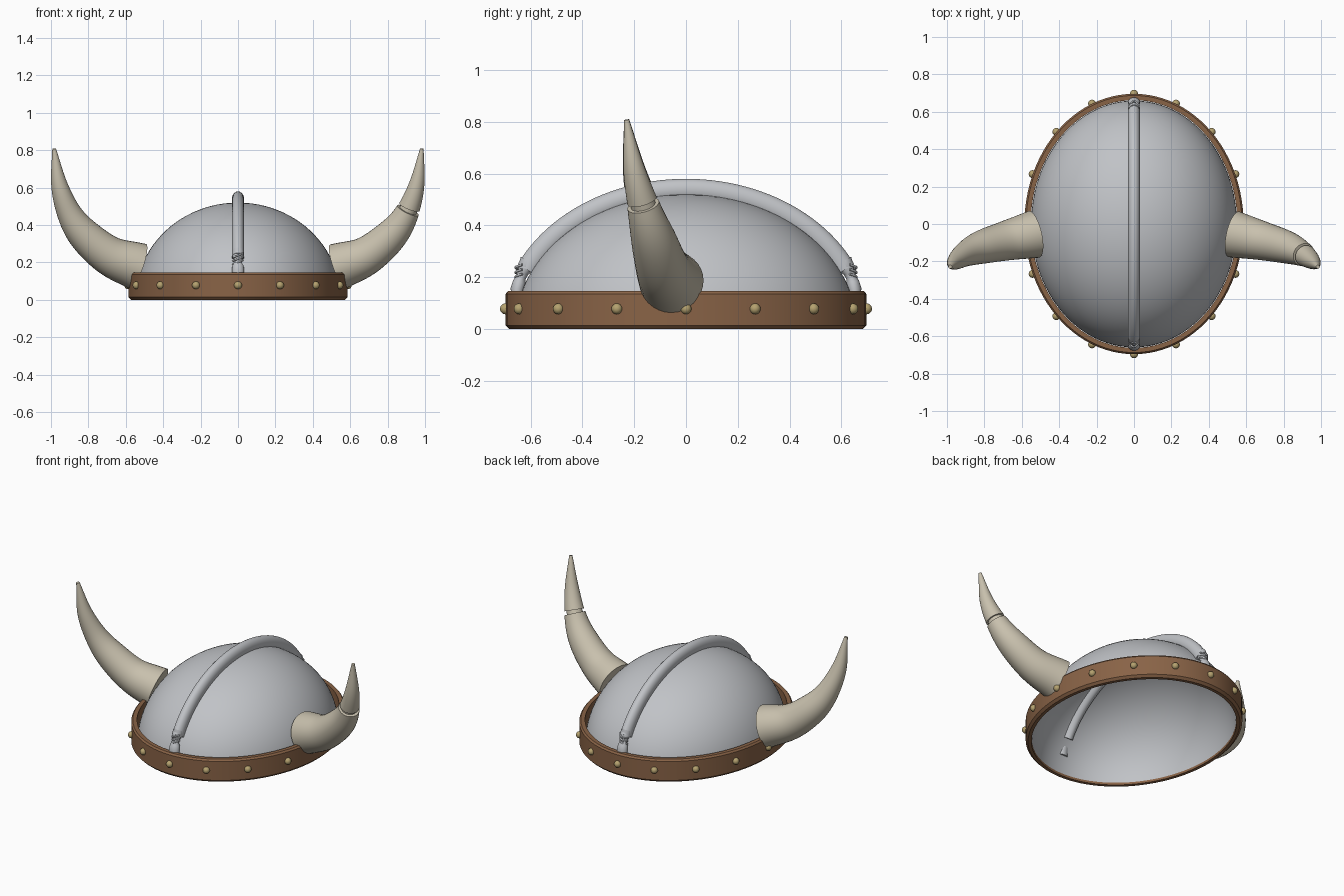
import bpy, bmesh, math
from mathutils import Vector

cube = bpy.data.objects.get("Cube")
if cube:
    bpy.data.objects.remove(cube, do_unlink=True)


def material(name, rgb):
    m = bpy.data.materials.new(name)
    m.diffuse_color = (*rgb, 1)
    m.use_nodes = True
    bsdf = m.node_tree.nodes["Principled BSDF"]
    bsdf.inputs["Base Color"].default_value = (*rgb, 1)
    bsdf.inputs["Roughness"].default_value = 0.6
    return m


STEEL = material("steel grey", (0.53, 0.545, 0.57))
LEATHER = material("brown leather", (0.25, 0.125, 0.062))
HORN = material("pale horn", (0.58, 0.53, 0.42))
BRASS = material("dull brass", (0.46, 0.36, 0.16))

RX, RY, RZ = 0.55, 0.66, 0.52      # dome half sizes


def finish(name, bm, mat, angle=35):
    bmesh.ops.recalc_face_normals(bm, faces=bm.faces)
    me = bpy.data.meshes.new(name)
    bm.to_mesh(me)
    bm.free()
    me.materials.append(mat)
    ob = bpy.data.objects.new(name, me)
    bpy.context.collection.objects.link(ob)
    bpy.ops.object.select_all(action="DESELECT")
    ob.select_set(True)
    bpy.context.view_layer.objects.active = ob
    bpy.ops.object.shade_smooth_by_angle(angle=math.radians(angle))
    return ob


def bridge(bm, rings, loop=False):
    """Join consecutive rings of vertices with quads."""
    pairs = list(zip(rings, rings[1:]))
    if loop:
        pairs.append((rings[-1], rings[0]))
    for a, b in pairs:
        n = len(a)
        for i in range(n):
            bm.faces.new((a[i], a[(i + 1) % n], b[(i + 1) % n], b[i]))


def oval(bm, rx, ry, z, n=96):
    return [bm.verts.new((rx * math.cos(k * math.tau / n), ry * math.sin(k * math.tau / n), z))
            for k in range(n)]


def spline(points, t):
    """Catmull-Rom value of a list of vectors at parameter t."""
    i = min(int(t), len(points) - 2)
    u = t - i
    p1, p2 = points[i], points[i + 1]
    p0 = points[i - 1] if i > 0 else p1 * 2 - p2
    p3 = points[i + 2] if i + 2 < len(points) else p2 * 2 - p1
    return 0.5 * (p1 * 2 + (p2 - p0) * u + (p0 * 2 - p1 * 5 + p2 * 4 - p3) * u * u
                  + (p1 * 3 - p0 - p2 * 3 + p3) * u ** 3)


def sweep(bm, path, ref, n=24):
    """Tube along (position, side radius, other radius) stations, capped."""
    rings = []
    for i, (p, ra, rb) in enumerate(path):
        tan = (path[min(i + 1, len(path) - 1)][0] - path[max(i - 1, 0)][0]).normalized()
        a = (ref - tan * ref.dot(tan)).normalized()
        b = tan.cross(a)
        rings.append([bm.verts.new(p + a * ra * math.cos(k * math.tau / n)
                                   + b * rb * math.sin(k * math.tau / n)) for k in range(n)])
    bridge(bm, rings)
    bm.faces.new(rings[0])
    bm.faces.new(rings[-1])


# Dome: open half ellipsoid shell
bm = bmesh.new()
rings = []
for k in range(24):
    a = math.radians(1.5 + 88 * k / 24)
    rings.append(oval(bm, RX * math.cos(a), RY * math.cos(a), RZ * math.sin(a)))
bridge(bm, rings)
crown = bm.verts.new((0, 0, RZ))
for i in range(96):
    bm.faces.new((rings[-1][i], rings[-1][(i + 1) % 96], crown))
finish("dome", bm, STEEL, 60)

# Leather band with chamfered outer edges
bm = bmesh.new()
profile = [(0.002, 0.0), (0.022, 0.0), (0.036, 0.014), (0.036, 0.136),
           (0.027, 0.147), (0.002, 0.147)]
bridge(bm, [oval(bm, RX + o, RY + o, z) for o, z in profile], loop=True)
finish("brow_band", bm, LEATHER, 30)

# Round rivets around the band
bm = bmesh.new()
for k in range(16):
    a = k * math.tau / 16
    made = bmesh.ops.create_uvsphere(bm, u_segments=16, v_segments=10, radius=0.021)
    bmesh.ops.translate(bm, verts=made["verts"],
                        vec=((RX + 0.037) * math.cos(a), (RY + 0.037) * math.sin(a), 0.078))
finish("band_rivets", bm, BRASS, 60)

# Crest: rounded rib following the dome from front to back
bm = bmesh.new()
path = []
for k in range(49):
    a = math.radians(25 + 130 * k / 48)
    p = Vector((0, RY * math.cos(a), RZ * math.sin(a)))
    normal = Vector((0, math.cos(a) / RY, math.sin(a) / RZ)).normalized()
    path.append((p + normal * 0.017, 0.033, 0.043))
sweep(bm, path, Vector((1, 0, 0)))
finish("crest_rib", bm, STEEL, 50)

# Crest feet: pinched neck that flares to a small pad at the band
for side, name in ((-1, "front"), (1, "back")):
    bm = bmesh.new()
    stations = [(0.606, 0.262, 0.030, 0.036), (0.618, 0.240, 0.032, 0.030),
                (0.630, 0.218, 0.024, 0.022), (0.638, 0.197, 0.021, 0.019),
                (0.643, 0.182, 0.030, 0.025), (0.650, 0.155, 0.033, 0.027),
                (0.652, 0.125, 0.033, 0.024)]
    sweep(bm, [(Vector((0, side * y, z)), ra, rb) for y, z, ra, rb in stations],
          Vector((1, 0, 0)))
    # Slanted cords around the neck
    for c in range(3):
        cord = []
        for j in range(7):
            t = j / 6
            cord.append((Vector((-0.027 + 0.054 * t,
                                 side * (0.632 + 0.026 * math.sin(math.pi * t)),
                                 0.190 + 0.018 * c + 0.022 * t)), 0.005, 0.005))
        sweep(bm, cord, Vector((0, 0, 1)), 8)
    finish(name + "_crest_foot", bm, STEEL, 50)

# Horns: curved tapering tubes, x y z radius
HORN_POINTS = [Vector(v) for v in (
    (0.535, -0.055, 0.178, 0.128), (0.685, -0.090, 0.235, 0.106),
    (0.818, -0.125, 0.344, 0.089), (0.900, -0.160, 0.460, 0.067),
    (0.955, -0.200, 0.615, 0.044), (0.983, -0.229, 0.808, 0.010))]


def horn(name, side, t0, t1, scale=1.0):
    bm = bmesh.new()
    steps = max(3, int((t1 - t0) * 8))
    path = []
    for k in range(steps + 1):
        v = spline(HORN_POINTS, t0 + (t1 - t0) * k / steps)
        path.append((Vector((side * v[0], v[1], v[2])), v[3] * scale, v[3] * scale))
    sweep(bm, path, Vector((0, 1, 0)), 32)
    finish(name, bm, HORN, 40)


horn("right_horn", -1, 0, 5)
horn("left_horn_stump", 1, 0, 3.13, 0.98)
horn("left_horn_neck", 1, 3.05, 3.4, 0.75)
horn("left_horn_tip", 1, 3.26, 5, 0.95)
